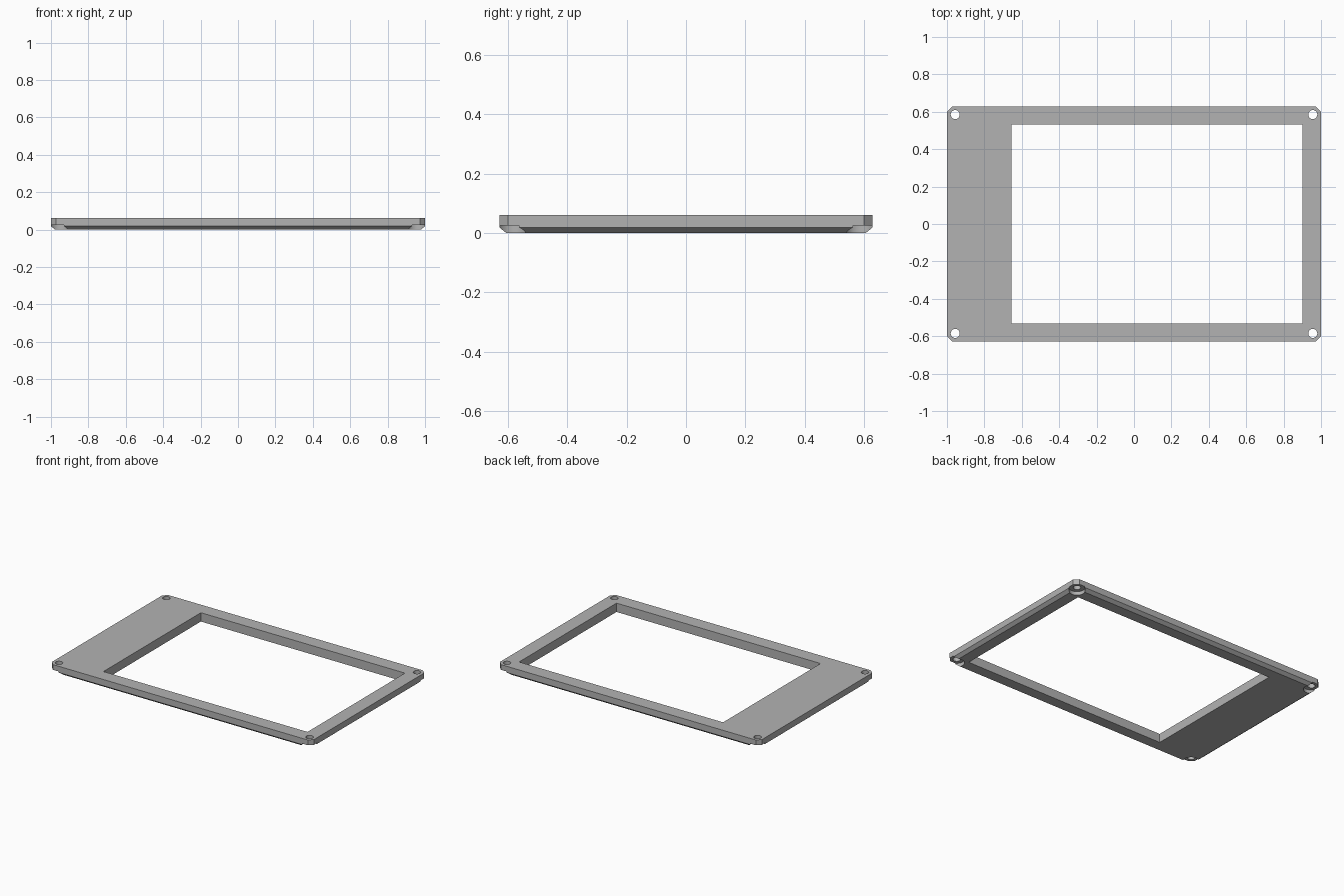
import bpy
import bmesh

if "Cube" in bpy.data.objects:
    bpy.data.objects.remove(bpy.data.objects["Cube"], do_unlink=True)

HALF_X, HALF_Y, HEIGHT = 1.0, 0.628, 0.061
CORNER = 0.028
BEVEL_IN, BEVEL_UP = 0.022, 0.018
HOLE_X, HOLE_Y, HOLE_R = 0.956, 0.585, 0.024
RECESS_R, RECESS_TOP = 0.05, 0.025

grey = bpy.data.materials.new("plain_grey")
grey.use_nodes = True
grey.diffuse_color = (0.45, 0.45, 0.45, 1)
grey.node_tree.nodes["Principled BSDF"].inputs["Base Color"].default_value = grey.diffuse_color


def outline(inset, z):
    """Rectangle with cut corners, counter-clockwise."""
    x, y, c = HALF_X - inset, HALF_Y - inset, CORNER
    flat = [(x, c - y), (x, y - c), (x - c, y), (c - x, y),
            (-x, y - c), (-x, c - y), (c - x, -y), (x - c, -y)]
    return [(px, py, z) for px, py in flat]


def make_object(name, bm):
    bmesh.ops.recalc_face_normals(bm, faces=bm.faces)
    mesh = bpy.data.meshes.new(name)
    bm.to_mesh(mesh)
    bm.free()
    mesh.materials.append(grey)
    obj = bpy.data.objects.new(name, mesh)
    bpy.context.collection.objects.link(obj)
    return obj


def cylinder(name, x, y, radius, z0, z1):
    bpy.ops.mesh.primitive_cylinder_add(vertices=32, radius=radius, depth=z1 - z0,
                                        location=(x, y, (z0 + z1) / 2))
    obj = bpy.context.object
    obj.name = name
    obj.data.materials.append(grey)
    return obj


def cut(target, cutter):
    cutter.hide_render = True
    mod = target.modifiers.new("cut", "BOOLEAN")
    mod.operation = "DIFFERENCE"
    mod.solver = "EXACT"
    mod.object = cutter
    bpy.ops.object.select_all(action="DESELECT")
    bpy.context.view_layer.objects.active = target
    target.select_set(True)
    bpy.ops.object.modifier_apply(modifier=mod.name)
    bpy.data.objects.remove(cutter, do_unlink=True)


# Panel body: straight sides with a sloped lower edge
bm = bmesh.new()
rings = [[bm.verts.new(p) for p in outline(inset, z)]
         for inset, z in ((BEVEL_IN, 0), (0, BEVEL_UP), (0, HEIGHT))]
bm.faces.new(rings[0][::-1])
bm.faces.new(rings[-1])
for low, high in zip(rings, rings[1:]):
    for i in range(len(low)):
        j = (i + 1) % len(low)
        bm.faces.new((low[i], low[j], high[j], high[i]))
panel = make_object("bezel_panel", bm)

# Off-centre rectangular window
x0, x1, y1 = -0.655, 0.902, 0.531
bpy.ops.mesh.primitive_cube_add(size=1, location=((x0 + x1) / 2, 0, HEIGHT / 2))
window = bpy.context.object
window.name = "window_cutter"
window.scale = (x1 - x0, 2 * y1, 1)
window.data.materials.append(grey)
bpy.context.view_layer.update()
cut(panel, window)

# Screw holes with wide recesses underneath
for sx in (-1, 1):
    for sy in (-1, 1):
        cut(panel, cylinder("recess_cutter", sx * HOLE_X, sy * HOLE_Y, RECESS_R, -0.1, RECESS_TOP))
        cut(panel, cylinder("hole_cutter", sx * HOLE_X, sy * HOLE_Y, HOLE_R, -0.1, 0.2))

bpy.ops.object.shade_smooth_by_angle(angle=0.5)
